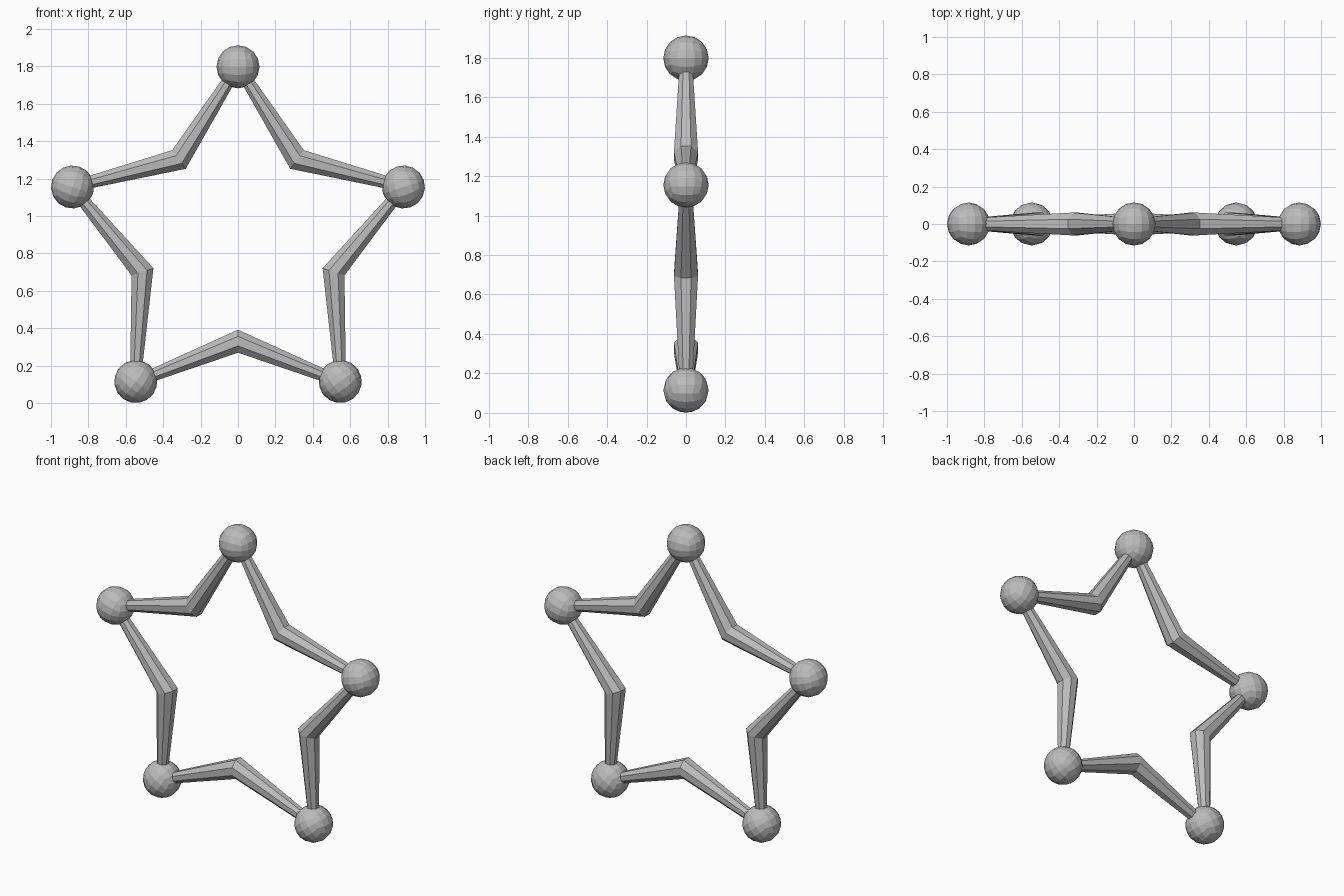
import bpy, bmesh, math
from mathutils import Vector, Matrix

old = bpy.data.objects.get("Cube")
if old:
    bpy.data.objects.remove(old, do_unlink=True)

POINTS = 5
TIP_R, BEND_R = 0.93, 0.537      # ring radius at the tips and at the inner bends
BALL_R = 0.115
SIDES = 8
CENTRE = Vector((0, 0, BALL_R + TIP_R * math.cos(math.pi / POINTS)))

grey = bpy.data.materials.new("plain_grey")
grey.use_nodes = True
colour = (0.5, 0.5, 0.5, 1)
grey.diffuse_color = colour
grey.node_tree.nodes["Principled BSDF"].inputs["Base Color"].default_value = colour


def add_object(name, bm):
    bmesh.ops.recalc_face_normals(bm, faces=bm.faces)
    mesh = bpy.data.meshes.new(name)
    bm.to_mesh(mesh)
    bm.free()
    mesh.materials.append(grey)
    obj = bpy.data.objects.new(name, mesh)
    bpy.context.collection.objects.link(obj)
    return obj


def radial(angle):
    return Vector((math.sin(angle), 0, math.cos(angle)))


# Star frame: mitred eight-sided bars, thick at the bends and thin at the tips
bm = bmesh.new()
rings = []
for i in range(2 * POINTS):
    out = radial(i * math.pi / POINTS)
    if i % 2 == 0:
        dist, depth, thick = TIP_R, 0.053, 0.029
    else:
        dist, depth, thick = BEND_R, 0.0615, 0.061
    ring = []
    for k in range(SIDES):
        a = (k + 0.5) * 2 * math.pi / SIDES
        s = 1 / math.cos(math.pi / SIDES)
        pos = CENTRE + out * (dist + depth * s * math.cos(a))
        pos.y = thick * s * math.sin(a)
        ring.append(bm.verts.new(pos))
    rings.append(ring)
for i, ring in enumerate(rings):
    following = rings[(i + 1) % len(rings)]
    for k in range(SIDES):
        n = (k + 1) % SIDES
        bm.faces.new((ring[k], ring[n], following[n], following[k]))
add_object("star_frame", bm)

# Faceted balls made from a rounded cube, one turned to each tip
for i in range(POINTS):
    angle = i * 2 * math.pi / POINTS
    bm = bmesh.new()
    bmesh.ops.create_cube(bm, size=2)
    bmesh.ops.subdivide_edges(bm, edges=bm.edges[:], cuts=3, use_grid_fill=True)
    for v in bm.verts:
        v.co = Vector([math.tan(c * math.pi / 4) for c in v.co]).normalized() * BALL_R
    bmesh.ops.transform(bm, matrix=Matrix.Rotation(angle, 4, 'Y'), verts=bm.verts)
    ball = add_object(f"tip_ball_{i + 1}", bm)
    ball.location = CENTRE + radial(angle) * TIP_R
